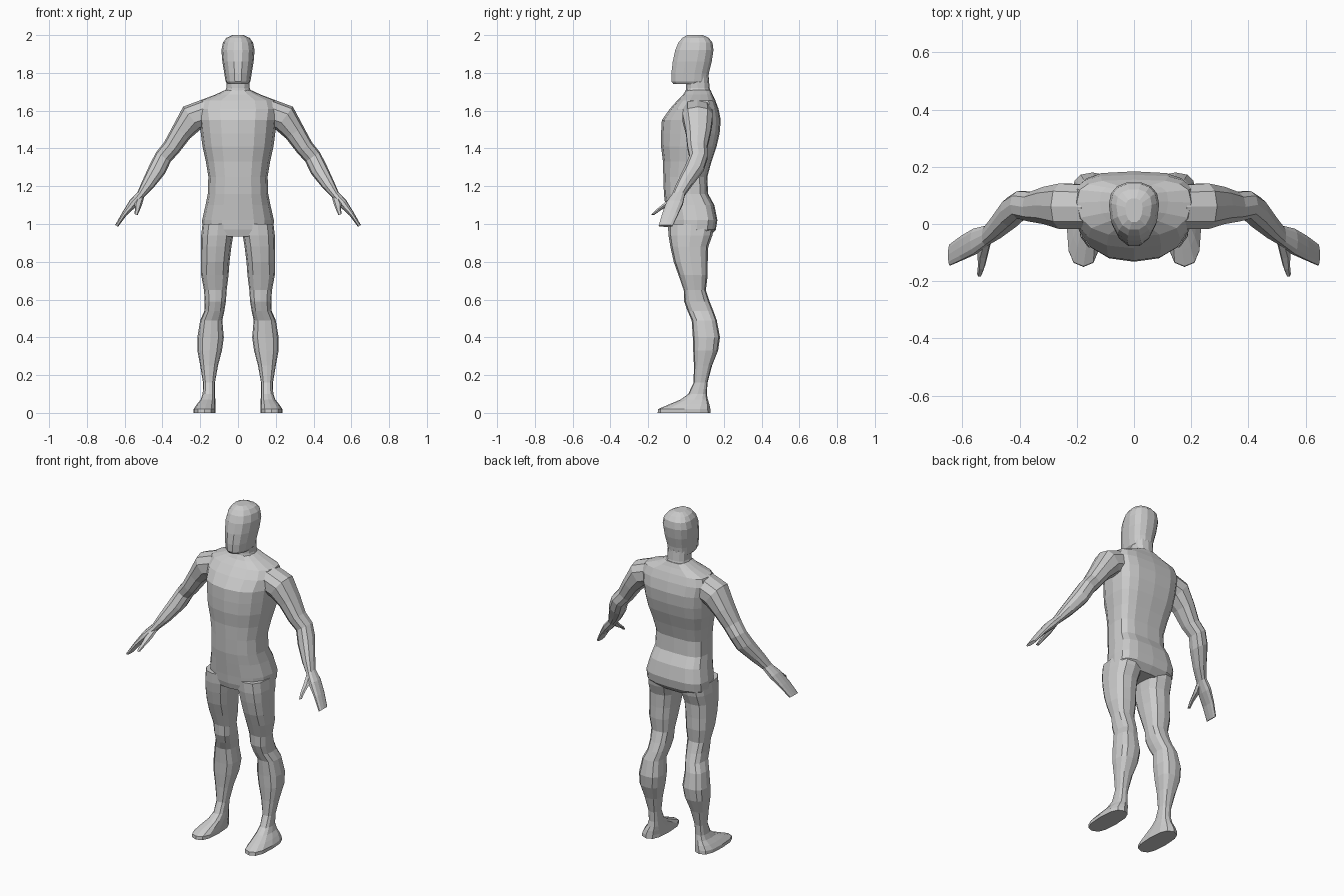
import bpy, bmesh, math
from mathutils import Vector


def loft(name, rings, mirror=False):
    """Skin a list of equal-length point rings, capped at both ends."""
    bm = bmesh.new()
    loops = [[bm.verts.new(p) for p in r] for r in rings]
    n = len(loops[0])
    for a, b in zip(loops, loops[1:]):
        for i in range(n):
            j = (i + 1) % n
            bm.faces.new((a[i], a[j], b[j], b[i]))
    bm.faces.new(loops[0])
    bm.faces.new(loops[-1])
    bmesh.ops.recalc_face_normals(bm, faces=bm.faces)
    me = bpy.data.meshes.new(name)
    bm.to_mesh(me)
    bm.free()
    ob = bpy.data.objects.new(name, me)
    bpy.context.collection.objects.link(ob)
    if mirror:
        ob.modifiers.new("Mirror", 'MIRROR')
    return ob


def power(v, p):
    return math.copysign(abs(v) ** p, v)


def level(z, x0, x1, yf, yb, n=12, mid=0.5, pf=0.8, pb=0.8):
    """Horizontal rounded section; mid places the widest line front to back."""
    cx, hw, cy = (x0 + x1) / 2, (x1 - x0) / 2, yf + (yb - yf) * mid
    pts = []
    for i in range(n):
        a = 2 * math.pi * i / n
        c, s = math.cos(a), math.sin(a)
        p = pb if s > 0 else pf
        ry = yb - cy if s > 0 else cy - yf
        pts.append((cx + hw * power(c, p), cy + ry * power(s, p), z))
    return pts


def limb(sections, n=10):
    """Sections (x, y, z, thickness, depth) across a path in the xz plane."""
    rings = []
    for i, (x, y, z, r, d) in enumerate(sections):
        a, b = sections[max(i - 1, 0)], sections[min(i + 1, len(sections) - 1)]
        t = Vector((b[0] - a[0], 0, b[2] - a[2])).normalized()
        side = Vector((-t.z, 0, t.x))
        rings.append([Vector((x, y, z)) + side * r * power(math.cos(k), 0.85)
                      + Vector((0, d * power(math.sin(k), 0.85), 0))
                      for k in (2 * math.pi * j / n for j in range(n))])
    return rings


# Torso: z, half width, front y, back y
torso = [(0.935, .165, -.085, .125), (0.97, .188, -.095, .158), (1.02, .19, -.10, .166),
         (1.10, .172, -.11, .15), (1.16, .16, -.117, .117), (1.25, .157, -.12, .113),
         (1.33, .17, -.122, .135), (1.41, .188, -.132, .162), (1.48, .197, -.132, .178),
         (1.55, .205, -.128, .184), (1.61, .215, -.085, .172), (1.655, .20, -.045, .155),
         (1.685, .12, -.015, .14), (1.71, .066, 0, .13)]
loft("torso", [level(z, -w, w, f, b, 16, .6, .85, .62) for z, w, f, b in torso])

# Neck
neck = [(1.68, .075, -.005, .135), (1.72, .062, .0, .125), (1.78, .062, .0, .12)]
loft("neck", [level(z, -w, w, f, b, 12) for z, w, f, b in neck])

# Head
head = [(1.74, .055, -.068, .10), (1.755, .066, -.08, .118), (1.80, .073, -.08, .123),
        (1.86, .083, -.073, .138), (1.92, .088, -.06, .147), (1.96, .08, -.043, .142),
        (1.985, .062, -.022, .122), (2.0, .03, .005, .09)]
loft("head", [level(z, -w, w, f, b, 14, .62, .9, .85) for z, w, f, b in head])

# Legs running down into the feet: z, inner x, outer x, front y, back y
leg = [(1.0, .02, .188, -.095, .15), (0.94, .025, .195, -.093, .14),
       (0.88, .035, .196, -.083, .118), (0.80, .045, .196, -.065, .115),
       (0.73, .05, .195, -.04, .115), (0.65, .06, .18, -.012, .105),
       (0.59, .064, .176, -.01, .125), (0.54, .072, .178, .008, .145),
       (0.49, .083, .20, .03, .163), (0.40, .075, .215, .036, .18),
       (0.33, .085, .215, .038, .17), (0.25, .106, .20, .042, .138),
       (0.16, .122, .185, .04, .114), (0.10, .122, .187, .012, .11),
       (0.07, .12, .198, -.03, .116), (0.045, .119, .218, -.09, .124),
       (0.02, .118, .235, -.148, .129), (0.0, .118, .235, -.15, .13)]
loft("leg", [level(*s, mid=.5, pf=.75, pb=.75) for s in leg], True)

# Arms and flat hands
arm = [(.16, .06, 1.59, .075, .08), (.245, .062, 1.56, .076, .083),
       (.30, .065, 1.485, .056, .068), (.352, .06, 1.405, .048, .054),
       (.395, .067, 1.355, .046, .05), (.427, .042, 1.29, .047, .054),
       (.477, -.008, 1.21, .035, .043), (.515, -.04, 1.155, .022, .035),
       (.555, -.06, 1.11, .024, .046), (.60, -.083, 1.055, .014, .044),
       (.643, -.108, .99, .009, .038)]
loft("arm", limb(arm), True)

# Thumbs
thumb = [(.515, -.055, 1.145, .018, .018), (.528, -.10, 1.105, .02, .022),
         (.533, -.145, 1.075, .013, .014), (.54, -.175, 1.05, .009, .009)]
loft("thumb", limb(thumb, 6), True)
